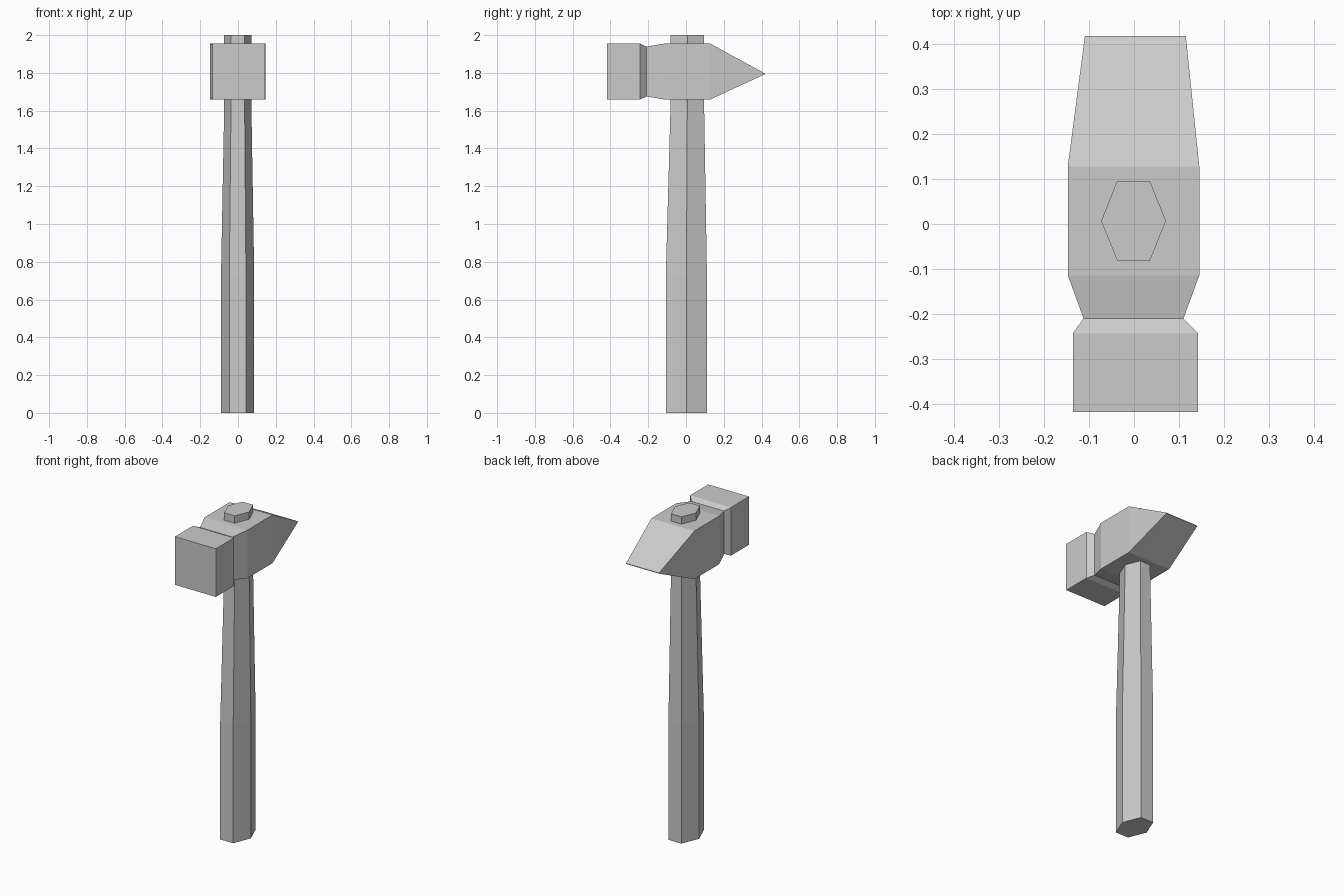
import bpy
import bmesh

cube = bpy.data.objects.get("Cube")
if cube:
    bpy.data.objects.remove(cube, do_unlink=True)

GREY = (0.6, 0.6, 0.6, 1.0)
grey = bpy.data.materials.new("plain_grey")
grey.use_nodes = True
grey.diffuse_color = GREY
grey.node_tree.nodes["Principled BSDF"].inputs["Base Color"].default_value = GREY


def loft(name, rings):
    """Join equal-sized rings of points into a closed, flat-shaded solid."""
    bm = bmesh.new()
    loops = [[bm.verts.new(p) for p in ring] for ring in rings]
    n = len(loops[0])
    for a, b in zip(loops, loops[1:]):
        for i in range(n):
            j = (i + 1) % n
            bm.faces.new((a[i], a[j], b[j], b[i]))
    bm.faces.new(loops[0][::-1])
    bm.faces.new(loops[-1])
    bmesh.ops.recalc_face_normals(bm, faces=bm.faces)
    mesh = bpy.data.meshes.new(name)
    bm.to_mesh(mesh)
    bm.free()
    mesh.materials.append(grey)
    obj = bpy.data.objects.new(name, mesh)
    bpy.context.collection.objects.link(obj)
    return obj


def hexagon(z, half_x, half_y, cx, cy):
    """Handle section: flat at front and back, pointed at the sides."""
    flat = half_x / 2
    return [(cx + x, cy + y, z) for x, y in (
        (half_x, 0), (flat, half_y), (-flat, half_y),
        (-half_x, 0), (-flat, -half_y), (flat, -half_y))]


def rectangle(y, half_x, half_z, cx):
    """Head section across the striking direction."""
    return [(cx + sx * half_x, y, 1.807 + sz * half_z)
            for sx, sz in ((-1, -1), (1, -1), (1, 1), (-1, 1))]


# Handle: straight grip, then a taper up through the head
loft("handle", [
    hexagon(0.0, 0.088, 0.109, -0.002, 0.002),
    hexagon(0.72, 0.088, 0.109, -0.002, 0.002),
    hexagon(1.62, 0.072, 0.089, -0.001, 0.007),
    hexagon(2.0, 0.072, 0.089, -0.001, 0.007)])

# Head: square striking face, pinched neck, body and wedge-shaped peen
head = [rectangle(-0.418, 0.139, 0.148, 0.003),
        rectangle(-0.243, 0.139, 0.148, 0.003),
        rectangle(-0.21, 0.111, 0.132, -0.001),
        rectangle(-0.114, 0.146, 0.148, -0.001),
        rectangle(0.128, 0.146, 0.148, -0.001)]
peen = [(x, y, z - 0.012) for x, y, z in rectangle(0.418, 0.112, 0.002, 0.003)]
loft("hammer_head", head + [peen])
